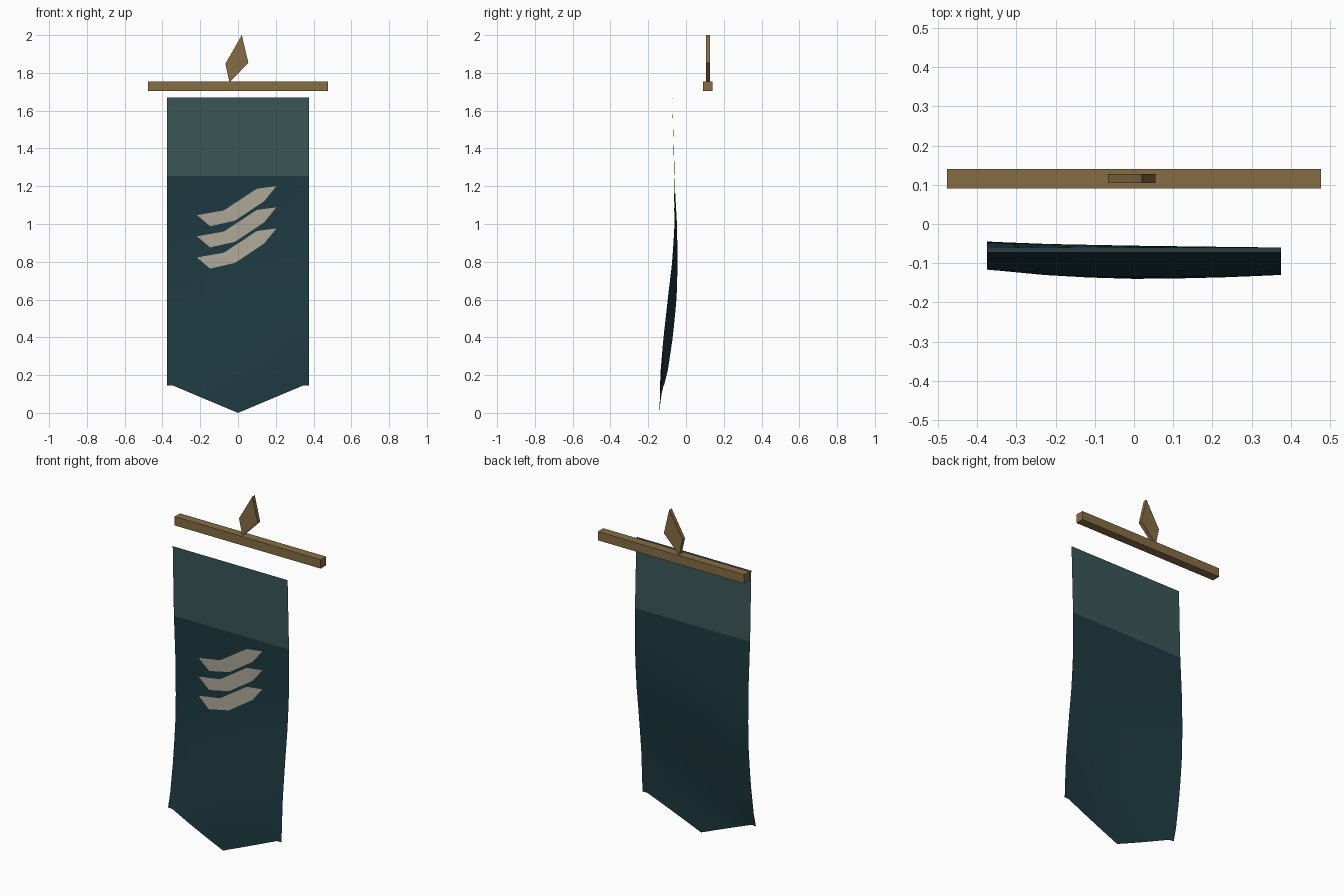
import bpy, bmesh

if "Cube" in bpy.data.objects:
    bpy.data.objects.remove(bpy.data.objects["Cube"])

def material(name, rgb):
    m = bpy.data.materials.new(name)
    m.diffuse_color = (*rgb, 1)
    m.use_nodes = True
    m.node_tree.nodes["Principled BSDF"].inputs["Base Color"].default_value = m.diffuse_color
    return m

TEAL = material("dark teal", (0.012, 0.042, 0.052))
BAND = material("light teal", (0.042, 0.095, 0.093))
WOOD = material("wood", (0.24, 0.155, 0.058))
CREAM = material("cream", (0.42, 0.39, 0.31))

# Cloth depth at (left, middle, right) for a few heights
DRAPE = [(0.0, -.125, -.140, -.130), (0.14, -.118, -.137, -.130),
         (0.2, -.100, -.134, -.128), (0.4, -.070, -.112, -.118),
         (0.6, -.050, -.080, -.097), (0.8, -.044, -.060, -.073),
         (1.0, -.048, -.055, -.060), (1.255, -.062, -.060, -.060),
         (1.67, -.073, -.073, -.073)]
HALF, TOP, SEAM = 0.375, 1.67, 1.255

def depth(x, z):
    for a, b in zip(DRAPE, DRAPE[1:]):
        if z <= b[0] or b is DRAPE[-1]:
            t = (z - a[0]) / (b[0] - a[0])
            l, c, r = (p + (q - p) * t for p, q in zip(a[1:], b[1:]))
            break
    u = x / HALF
    return c + (r - l) / 2 * u + ((l + r) / 2 - c) * u * u

def hem(x):
    return min(0.145, 0.145 * abs(x) / 0.345)

def make(name, bm, mat, smooth=False):
    me = bpy.data.meshes.new(name)
    bm.to_mesh(me)
    bm.free()
    me.materials.append(mat)
    for p in me.polygons:
        p.use_smooth = smooth
    ob = bpy.data.objects.new(name, me)
    bpy.context.collection.objects.link(ob)
    return ob

def cloth(name, low, high, rows, mat):
    xs = [-HALF, -0.345, -0.23, -0.115, 0, 0.115, 0.23, 0.345, HALF]
    bm = bmesh.new()
    grid = []
    for x in xs:
        zs = [low(x) + (high - low(x)) * i / rows for i in range(rows + 1)]
        grid.append([bm.verts.new((x, depth(x, z), z)) for z in zs])
    for a, b in zip(grid, grid[1:]):
        for i in range(rows):
            bm.faces.new((a[i], b[i], b[i + 1], a[i + 1]))
    make(name, bm, mat, True)

def prism(name, outline, y0, y1, mat):
    bm = bmesh.new()
    face = bm.faces.new([bm.verts.new((x, y0, z)) for x, z in outline])
    ext = bmesh.ops.extrude_face_region(bm, geom=[face])
    for v in ext["geom"]:
        if isinstance(v, bmesh.types.BMVert):
            v.co.y = y1
    bmesh.ops.recalc_face_normals(bm, faces=bm.faces)
    make(name, bm, mat)

# Banner cloth: pointed lower part and lighter band above
cloth("banner_cloth", hem, SEAM, 14, TEAL)
cloth("banner_top_band", lambda x: SEAM, TOP, 4, BAND)

# Three bent stripes following the cloth, each a strip of upper/lower points
UPPER = [(-0.217, 1.047), (-0.075, 1.072), (0.1, 1.187), (0.203, 1.2)]
LOWER = [(-0.217, 1.047), (-0.148, 0.988), (-0.015, 1.018), (0.138, 1.12), (0.203, 1.2)]
for n in range(3):
    drop = n * 0.112
    bm = bmesh.new()
    pts = LOWER + UPPER[2:0:-1]
    v = [bm.verts.new((x, depth(x, z - drop) - 0.004, z - drop)) for x, z in pts]
    for f in ((0, 1, 6), (1, 2, 6), (2, 3, 5, 6), (3, 4, 5)):
        bm.faces.new([v[i] for i in f])
    make(f"stripe_{n + 1}", bm, CREAM)

# Crossbar and diamond finial behind the cloth
W = 0.477
prism("crossbar", [(-W, 1.703), (W, 1.703), (W, 1.755), (-W, 1.755)], 0.09, 0.14, WOOD)
prism("finial", [(-0.045, 1.75), (0.055, 1.853), (0.02, 2.0), (-0.067, 1.848)],
      0.105, 0.128, WOOD)
